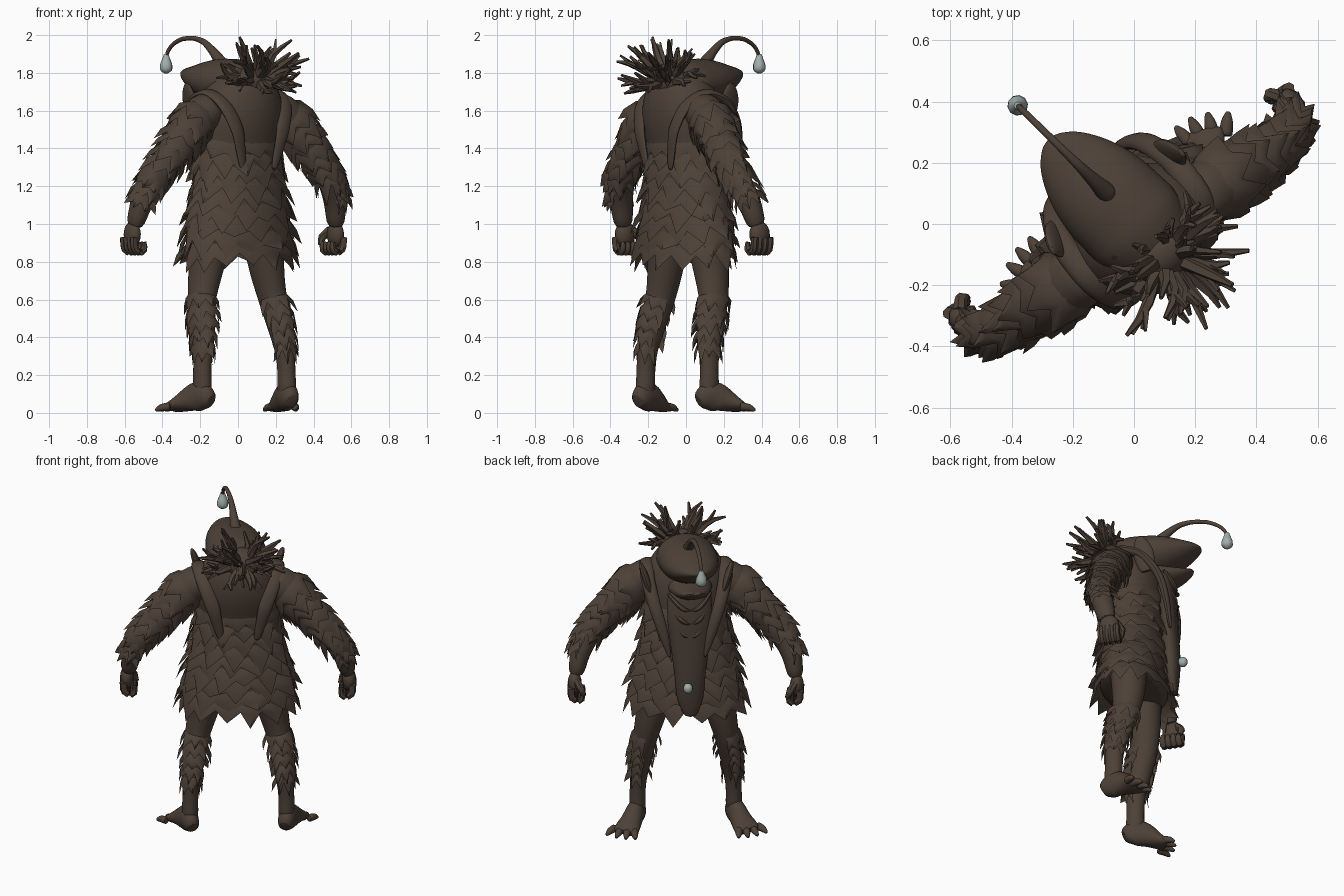
import bpy, bmesh, math, random
from mathutils import Vector

random.seed(4)
if "Cube" in bpy.data.objects:
    bpy.data.objects.remove(bpy.data.objects["Cube"])

# Headings of the body, arms and head
BODY, ARMS, HEAD = math.radians(37), math.radians(33.5), math.radians(45.5)


def material(name, rgb):
    m = bpy.data.materials.new(name)
    m.use_nodes = True
    m.diffuse_color = (*rgb, 1)
    bsdf = m.node_tree.nodes["Principled BSDF"]
    bsdf.inputs["Base Color"].default_value = (*rgb, 1)
    bsdf.inputs["Roughness"].default_value = 0.9
    return m


BROWN = material("dark brown hide", (0.075, 0.053, 0.039))
GLOW = material("pale lantern", (0.36, 0.43, 0.41))


def finish(name, bm, turn=BODY, side=1, mat=BROWN, subsurf=0, angle=50):
    """Turn a bmesh into a placed, shaded object; side -1 mirrors it."""
    for v in bm.verts:
        v.co.x *= side
    bmesh.ops.recalc_face_normals(bm, faces=bm.faces[:])
    me = bpy.data.meshes.new(name)
    bm.to_mesh(me)
    bm.free()
    ob = bpy.data.objects.new(name, me)
    bpy.context.collection.objects.link(ob)
    ob.rotation_euler.z = turn
    me.materials.append(mat)
    if subsurf:
        ob.modifiers.new("round", "SUBSURF").levels = subsurf
        ob.modifiers["round"].render_levels = subsurf
    bpy.ops.object.select_all(action="DESELECT")
    ob.select_set(True)
    bpy.context.view_layer.objects.active = ob
    bpy.ops.object.shade_smooth_by_angle(angle=math.radians(angle))


def at(path, s):
    """Centre and radii at length s along stations (x, y, z, rx, ry)."""
    for a, b in zip(path, path[1:]):
        d = (Vector(b[:3]) - Vector(a[:3])).length
        if s <= d or b is path[-1]:
            k = s / d
            r = [p + (q - p) * min(k, 1) for p, q in zip(a[3:], b[3:])]
            return Vector(a[:3]).lerp(Vector(b[:3]), k), r
        s -= d


def length(path):
    return sum((Vector(b[:3]) - Vector(a[:3])).length for a, b in zip(path, path[1:]))


def skin_point(path, s, ang, grow=0.0, e=0.03):
    """Point on the limb surface; angle 0 is the outer side."""
    c, (rx, ry) = at(path, s)
    t = (at(path, s + e)[0] - at(path, s - e)[0]).normalized()
    u = Vector((1, 0, 0))
    u = (u - t * u.dot(t)).normalized()
    v = t.cross(u)
    return c + u * math.cos(ang) * (rx + grow) + v * math.sin(ang) * (ry + grow)


def tube(bm, path, sides=12, rings=10, e=0.03):
    total, loops = length(path), []
    for i in range(rings + 1):
        s = total * i / rings
        loops.append([bm.verts.new(skin_point(path, s, math.tau * k / sides, 0, e))
                      for k in range(sides)])
    for a, b in zip(loops, loops[1:]):
        for k in range(sides):
            n = (k + 1) % sides
            bm.faces.new((a[k], a[n], b[n], b[k]))
    bm.faces.new(loops[0])
    bm.faces.new(loops[-1])


def fringe(bm, path, s, drop, flare, count, mid=0.0, spread=math.pi):
    """One jagged layer of matted fur wrapped round a limb."""
    rows = []
    shift = random.random()
    for k in range(2 * count + 1):
        ang = mid - spread + 2 * spread * (k + shift) / (2 * count)
        tip = k % 2 == 0
        reach = drop * random.uniform(0.8, 1.4) * (1 if tip else 0.5)
        out = flare * random.uniform(0.5, 1.5) * (1 if tip else 0.3)
        rows.append([bm.verts.new(skin_point(path, s, ang, -0.01)),
                     bm.verts.new(skin_point(path, s + reach * 0.5, ang, out * 0.6 + 0.005)),
                     bm.verts.new(skin_point(path, s + reach, ang + random.uniform(-.06, .06), out))])
    for a, b in zip(rows, rows[1:]):
        for j in (0, 1):
            bm.faces.new((a[j], b[j], b[j + 1], a[j + 1]))


def ball(bm, centre, scale, seg=12):
    new = bmesh.ops.create_uvsphere(bm, u_segments=seg, v_segments=seg - 2, radius=1)["verts"]
    for v in new:
        v.co = Vector([c + p * k for c, p, k in zip(centre, v.co, scale)])


# Torso under the coat
torso = [(0, -.05, 1.85, .07, .07), (0, -.05, 1.77, .17, .15), (0, -.04, 1.68, .23, .19),
         (0, -.02, 1.55, .26, .2), (0, 0, 1.4, .24, .18), (0, 0, 1.2, .26, .18),
         (0, 0, 1.0, .305, .19), (0, 0, .84, .32, .2)]
bm = bmesh.new()
tube(bm, torso, 18, 14)
finish("torso", bm, subsurf=1)

# Shaggy coat in overlapping layers
bm = bmesh.new()
for i in range(9):
    fringe(bm, torso, .39 + .07 * i, .125, .03 + .002 * i, 12 + i % 3)
finish("shaggy_coat", bm, angle=55)

# Limbs, mirrored left and right
arm = [(.18, -.04, 1.63, .1, .11), (.31, -.045, 1.54, .115, .11), (.45, -.05, 1.37, .09, .085),
       (.56, -.045, 1.24, .075, .072), (.615, -.005, 1.12, .062, .066), (.64, .03, .98, .045, .052)]
leg = [(.17, .01, .95, .12, .12), (.205, .015, .74, .092, .1), (.235, .01, .61, .075, .085),
       (.255, -.03, .47, .068, .08), (.272, -.055, .33, .052, .058), (.28, -.055, .22, .047, .052),
       (.28, -.06, .08, .052, .06)]
foot = [(.266, -.125, .06, .038, .04), (.278, -.08, .085, .055, .08), (.296, -.025, .09, .058, .085),
        (.32, .035, .062, .066, .06), (.345, .08, .038, .076, .036), (.36, .115, .026, .08, .022)]
for label, side in (("left", 1), ("right", -1)):
    bm = bmesh.new()
    tube(bm, arm, 12, 12)
    finish(label + "_arm", bm, ARMS, side, subsurf=1)

    bm = bmesh.new()
    for i in range(7):
        fringe(bm, arm, .1 + .066 * i, .12, .029, 7)
    for i in range(3):
        fringe(bm, arm, .54 + .05 * i, .09, .032, 5, 0, 1.7)
    finish(label + "_sleeve_fur", bm, ARMS, side, angle=55)

    # Clenched hand with curled fingers and thumb
    bm = bmesh.new()
    ball(bm, (.645, .04, .945), (.04, .06, .07))
    for i in range(4):
        y = -.005 + .032 * i
        tube(bm, [(.665, y, .93, .022, .02), (.662, y, .87, .021, .02), (.627, y, .845, .02, .02),
                  (.595, y, .868, .018, .018), (.6, y, .905, .012, .012)], 7, 8)
    tube(bm, [(.635, .075, .97, .024, .024), (.605, .108, .93, .022, .022),
              (.59, .1, .89, .014, .014)], 7, 5)
    finish(label + "_fist", bm, ARMS, side)

    bm = bmesh.new()
    tube(bm, leg, 12, 12)
    finish(label + "_leg", bm, side=side, subsurf=1)

    bm = bmesh.new()
    for i in range(5):
        fringe(bm, leg, .33 + .065 * i, .1, .026, 6, .5, 2.3)
    finish(label + "_calf_fur", bm, side=side, angle=55)

    # Turned-out foot with four splayed toes
    bm = bmesh.new()
    tube(bm, foot, 12, 9)
    for i in range(4):
        base = Vector((.305 + .035 * i, .09 - .014 * i, .034))
        tip = Vector((.3 + .056 * i, .175 - .022 * i + (.018 if i in (1, 2) else 0), .012))
        knuckle = base.lerp(tip, .6) + Vector((0, 0, .008))
        tube(bm, [(*base, .026, .026), (*knuckle, .023, .022), (*tip, .008, .008)], 8, 5)
    finish(label + "_foot", bm, side=side, subsurf=1)

    # Draped collar flap with a raised corner
    bm = bmesh.new()
    tube(bm, [(.1, -.18, 1.28, .02, .012), (.15, -.2, 1.5, .045, .02), (.2, -.15, 1.64, .05, .025),
              (.225, -.05, 1.7, .05, .028), (.23, .09, 1.66, .045, .03), (.19, .2, 1.52, .04, .028),
              (.14, .23, 1.36, .035, .022), (.1, .24, 1.2, .01, .01)], 8, 16)
    tube(bm, [(.2, .13, 1.54, .02, .05), (.235, .11, 1.65, .024, .07), (.255, .1, 1.71, .02, .05),
              (.268, .09, 1.75, .008, .016)], 8, 6)
    finish(label + "_collar", bm, side=side, subsurf=1)

# Overhanging pointed head and lower jaw
bm = bmesh.new()
tube(bm, [(0, -.14, 1.72, .13, .1), (0, -.02, 1.74, .18, .135), (0, .12, 1.755, .175, .125),
          (0, .2, 1.765, .16, .105), (0, .27, 1.775, .135, .078), (0, .33, 1.79, .1, .048),
          (0, .37, 1.8, .065, .026), (0, .395, 1.805, .025, .01)], 16, 16)
finish("head", bm, HEAD, subsurf=1)
bm = bmesh.new()
tube(bm, [(0, .02, 1.6, .14, .1), (0, .16, 1.61, .13, .07), (0, .25, 1.62, .1, .045),
          (0, .31, 1.64, .065, .024), (0, .35, 1.66, .025, .008)], 14, 8)
finish("lower_jaw", bm, HEAD, subsurf=1)

# Hanging chin cloth with sagging folds
cloth = [(0, .17, 1.62, .13, .06), (0, .2, 1.45, .14, .055), (0, .21, 1.25, .115, .055),
         (0, .22, 1.05, .09, .055), (0, .225, .94, .085, .045), (0, .24, .82, .035, .015)]
bm = bmesh.new()
tube(bm, cloth, 12, 12)
for i in range(5):
    z, w = 1.6 - .085 * i, .13 - .012 * i
    tube(bm, [(-w, .19, z, .012, .012), (-w * .5, .245, z - .07, .018, .018), (0, .258, z - .1, .02, .02),
              (w * .5, .245, z - .07, .018, .018), (w, .19, z, .012, .012)], 6, 8)
finish("chin_cloth", bm, (BODY + HEAD) / 2, subsurf=1)

# Lure stalk and lanterns
stalk = [(.01, .12, 1.84, .04, .04), (.01, .19, 1.91, .026, .026), (.01, .26, 1.965, .018, .018),
         (.01, .34, 1.986, .014, .014), (.01, .43, 1.98, .013, .013), (.01, .5, 1.95, .012, .012),
         (.01, .535, 1.91, .011, .011), (.01, .543, 1.885, .011, .011)]
bm = bmesh.new()
tube(bm, stalk, 8, 16)
finish("lure_stalk", bm, HEAD, subsurf=1)
bm = bmesh.new()
tube(bm, [(.01, .543, 1.9, .012, .012), (.01, .543, 1.875, .021, .021), (.01, .543, 1.845, .033, .033),
          (.01, .543, 1.82, .034, .034), (.01, .543, 1.803, .024, .024), (.01, .543, 1.796, .008, .008)], 10, 8)
finish("lure_lantern", bm, HEAD, mat=GLOW)
bm = bmesh.new()
ball(bm, (.02, .29, 1.03), (.028, .028, .031))
finish("belt_lantern", bm, (BODY + HEAD) / 2, mat=GLOW)

# Crown of root-like hair on the back of the head
bm = bmesh.new()
ball(bm, (0, -.13, 1.76), (.12, .09, .09))
for i in range(46):
    az = i * 2.4
    el = math.radians(random.uniform(-25, 65))
    d = Vector((math.cos(az) * math.cos(el), math.sin(az) * math.cos(el) - .25, math.sin(el))).normalized()
    reach = random.uniform(.14, .23) * (1.18 if d.y < -.3 else 1 if d.y < .2 else .7)
    bend = Vector([random.uniform(-.035, .035) for _ in range(3)])
    root = Vector((d.x * .06, -.14 + d.y * .05, 1.76 + d.z * .03))
    mid, tip = root + d * reach * .55 + bend, root + d * reach
    twig = mid + (d + bend * 20).normalized() * reach * .3
    tube(bm, [(*root, .026, .026), (*mid, .018, .018), (*tip, .007, .007)], 5, 4, .01)
    tube(bm, [(*mid, .014, .014), (*twig, .006, .006)], 4, 2, .01)
finish("root_hair", bm, HEAD)
